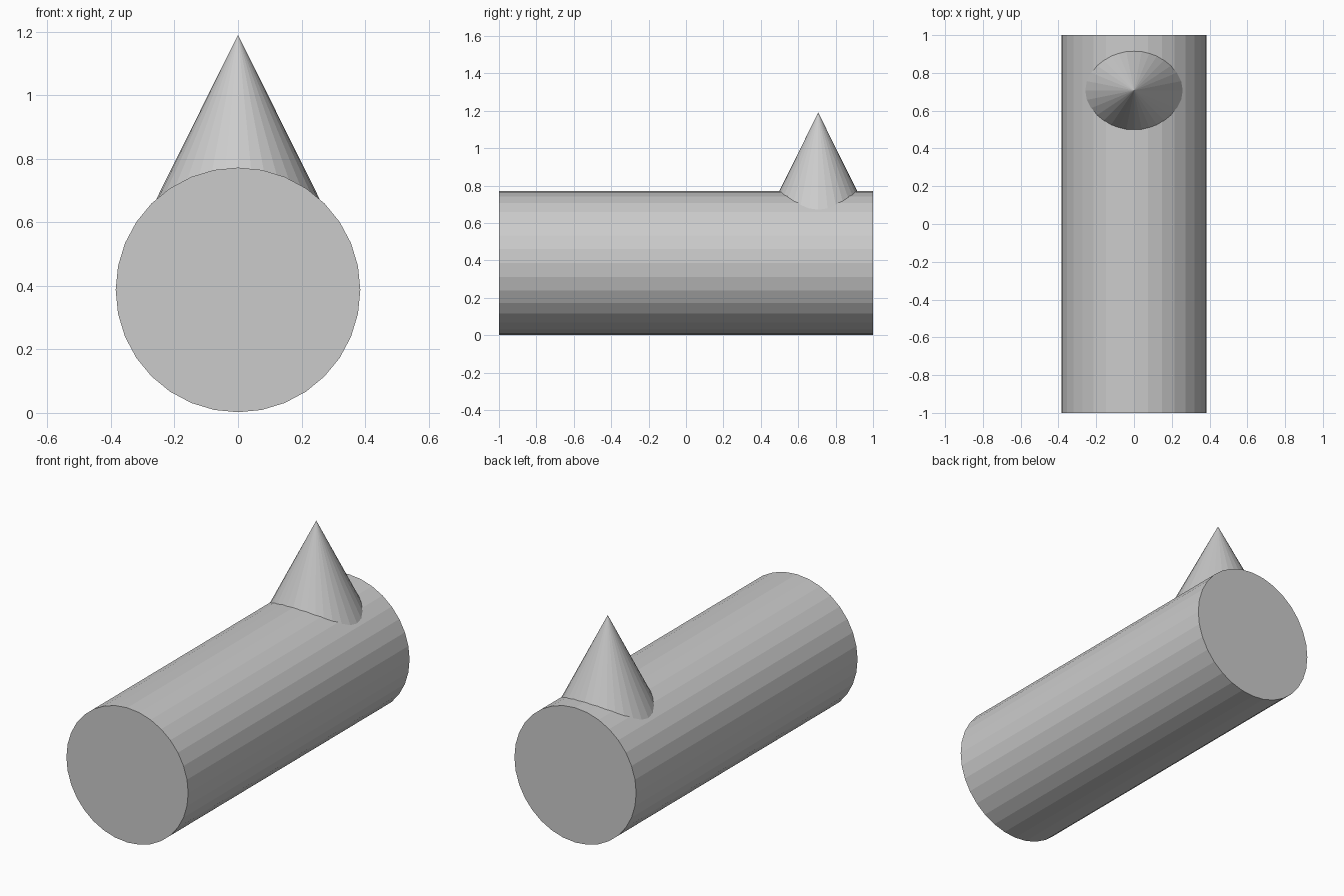
import bpy
import math

if "Cube" in bpy.data.objects:
    bpy.data.objects.remove(bpy.data.objects["Cube"])

# Long horizontal barrel lying along y
bpy.ops.mesh.primitive_cylinder_add(
    vertices=32, radius=0.385, depth=2.0,
    location=(0, 0, 0.387), rotation=(math.pi / 2, 0, 0))
bpy.context.object.name = "barrel"

# Pointed cone near the back, its base sunk into the barrel
apex_z, base_z = 1.19, 0.64
height = apex_z - base_z
bpy.ops.mesh.primitive_cone_add(
    vertices=32, radius1=height * 0.497, radius2=0, depth=height,
    location=(0, 0.707, base_z + height / 2))
bpy.context.object.name = "top_cone"
